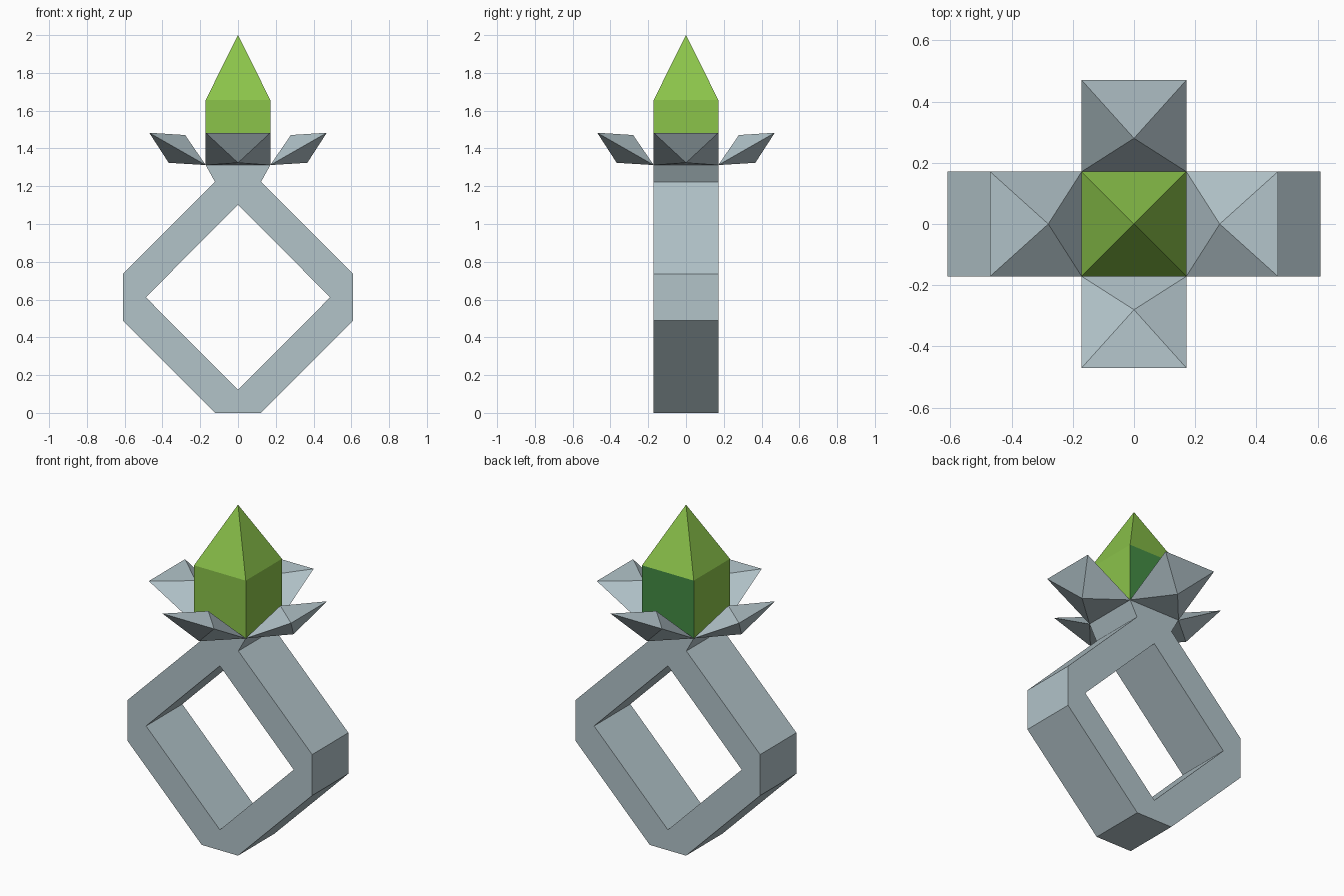
import bpy, bmesh, math
from mathutils import Matrix

if "Cube" in bpy.data.objects:
    bpy.data.objects.remove(bpy.data.objects["Cube"])


def material(name, rgb):
    def lin(c):
        c /= 255
        return c / 12.92 if c <= 0.04045 else ((c + 0.055) / 1.055) ** 2.4
    m = bpy.data.materials.new(name)
    m.diffuse_color = (*[lin(c) for c in rgb], 1)
    m.use_nodes = True
    m.node_tree.nodes["Principled BSDF"].inputs["Base Color"].default_value = m.diffuse_color
    return m


silver = material("silver", (178, 195, 201))
green = material("light green", (139, 195, 74))
dark_green = material("dark green", (67, 140, 68))


def finish(bm, name, *mats):
    bmesh.ops.recalc_face_normals(bm, faces=bm.faces)
    me = bpy.data.meshes.new(name)
    bm.to_mesh(me)
    bm.free()
    for m in mats:
        me.materials.append(m)
    ob = bpy.data.objects.new(name, me)
    bpy.context.collection.objects.link(ob)
    return ob


W = 0.171  # half width of band, gem and petals

# Band: outer outline with a flared neck, and a diamond finger hole
half = [(0.12, 0), (0.61, 0.49), (0.61, 0.735), (0.122, 1.223), (W, 1.312)]
outer = half + [(-x, z) for x, z in reversed(half)]
inner = [(0, 0.122), (0.488, 0.612), (0, 1.102), (-0.488, 0.612)]
bm = bmesh.new()
for loop in (outer, inner):
    vs = [bm.verts.new((x, -W, z)) for x, z in loop]
    for i, v in enumerate(vs):
        bm.edges.new((v, vs[(i + 1) % len(vs)]))
bmesh.ops.triangle_fill(bm, edges=bm.edges[:], use_beauty=True)
ext = bmesh.ops.extrude_face_region(bm, geom=bm.faces[:], use_keep_orig=True)
bmesh.ops.translate(bm, vec=(0, 2 * W, 0),
                    verts=[g for g in ext["geom"] if isinstance(g, bmesh.types.BMVert)])
finish(bm, "band", silver)

# Gem: square prism with a pyramid point, back side darker
bm = bmesh.new()
corners = [(-W, -W), (W, -W), (W, W), (-W, W)]
low = [bm.verts.new((x, y, 1.312)) for x, y in corners]
top = [bm.verts.new((x, y, 1.657)) for x, y in corners]
tip = bm.verts.new((0, 0, 2.0))
bm.faces.new(low[::-1])
for i in range(4):
    j = (i + 1) % 4
    bm.faces.new((low[i], low[j], top[j], top[i]))
    bm.faces.new((top[i], top[j], tip))
bm.normal_update()
for f in bm.faces:
    f.material_index = 1 if f.normal.y > 0.99 else 0
finish(bm, "gem", green, dark_green)

# Petals: tilted squares with a point above and a point below
for k, side in enumerate(("right", "back", "left", "front")):
    bm = bmesh.new()
    ring = [bm.verts.new(p) for p in ((W, -W, 1.312), (0.47, -W, 1.483),
                                      (0.47, W, 1.483), (W, W, 1.312))]
    for p in ((0.28, 0, 1.471), (0.367, 0, 1.324)):
        apex = bm.verts.new(p)
        for i in range(4):
            bm.faces.new((ring[i], ring[(i + 1) % 4], apex))
    bm.transform(Matrix.Rotation(k * math.pi / 2, 4, 'Z'))
    finish(bm, side + "_petal", silver)
